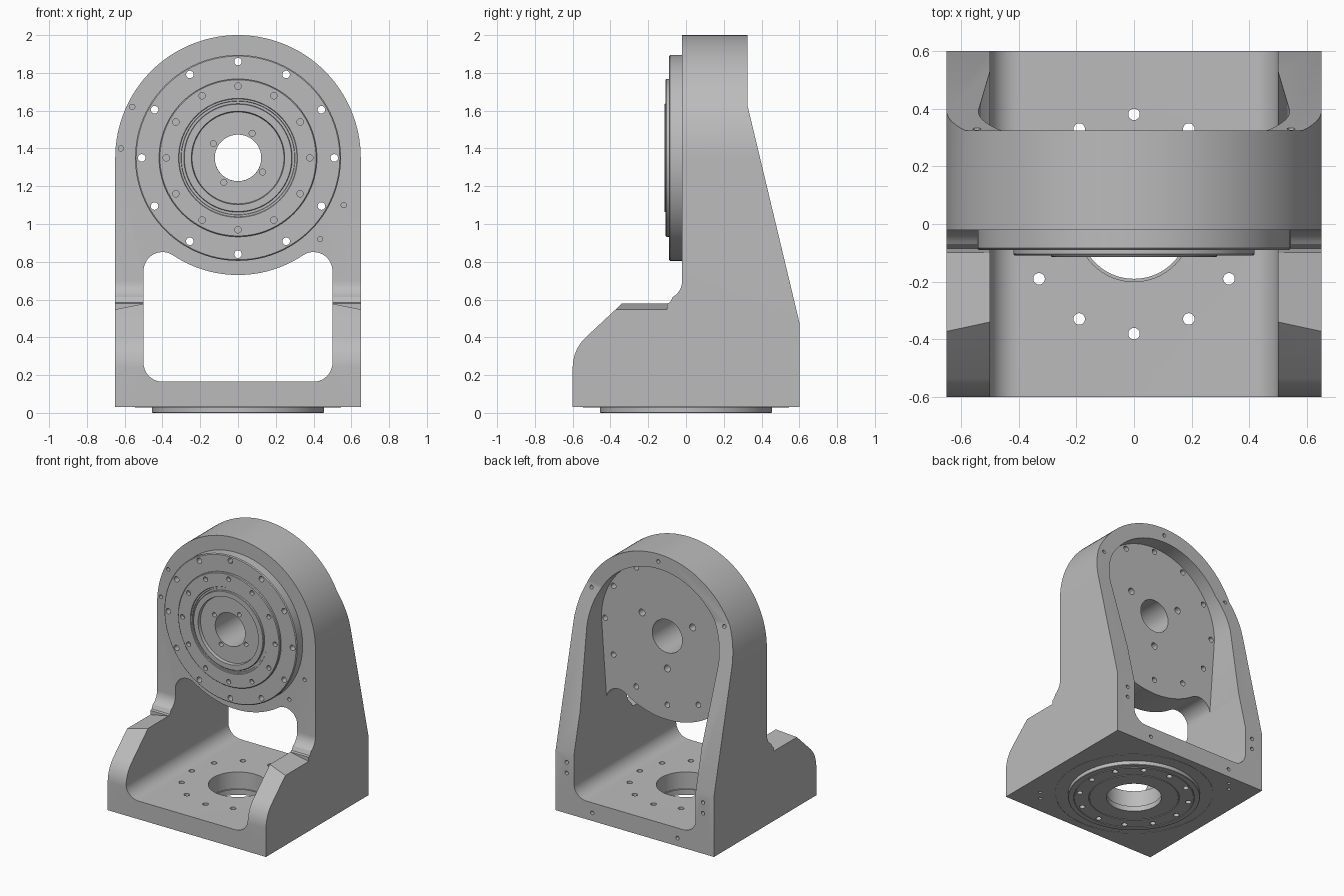
import bpy, bmesh
from math import sin, cos, radians, atan2, degrees, pi
from mathutils import Matrix

cube = bpy.data.objects.get("Cube")
if cube:
    bpy.data.objects.remove(cube)

grey = bpy.data.materials.new("machined_grey")
grey.use_nodes = True
COLOUR = (0.5, 0.5, 0.5, 1)
grey.diffuse_color = COLOUR
grey.node_tree.nodes["Principled BSDF"].inputs["Base Color"].default_value = COLOUR

HUB_Z = 1.35


def make_object(name, bm):
    bmesh.ops.recalc_face_normals(bm, faces=bm.faces)
    mesh = bpy.data.meshes.new(name)
    bm.to_mesh(mesh)
    bm.free()
    mesh.materials.append(grey)
    obj = bpy.data.objects.new(name, mesh)
    bpy.context.collection.objects.link(obj)
    return obj


def arc(cx, cy, r, start, end, steps):
    angles = [radians(start + (end - start) * i / steps) for i in range(steps + 1)]
    return [(cx + r * cos(a), cy + r * sin(a)) for a in angles]


def prism(name, points, axis, low, high):
    """Extrude a profile: (y, z) along x, or (x, z) along y."""
    bm = bmesh.new()
    place = (lambda u, v: (low, u, v)) if axis == "x" else (lambda u, v: (u, low, v))
    face = bm.faces.new([bm.verts.new(place(u, v)) for u, v in points])
    new = bmesh.ops.extrude_face_region(bm, geom=[face])["geom"]
    step = (high - low, 0, 0) if axis == "x" else (0, high - low, 0)
    bmesh.ops.translate(bm, vec=step, verts=[g for g in new if isinstance(g, bmesh.types.BMVert)])
    return make_object(name, bm)


def lathe(name, profile, matrix, steps=96):
    """Spin a closed (radius, height) profile into a ring."""
    bm = bmesh.new()
    rings = [[bm.verts.new((r * cos(2 * pi * i / steps), r * sin(2 * pi * i / steps), h))
              for r, h in profile] for i in range(steps)]
    n = len(profile)
    for i in range(steps):
        a, b = rings[i], rings[(i + 1) % steps]
        for j in range(n):
            k = (j + 1) % n
            bm.faces.new((a[j], a[k], b[k], b[j]))
    bm.transform(matrix)
    return make_object(name, bm)


def drills(name, spots, radius, axis, low, high, segments=20):
    """Round cutters; spots are (x, z) along y, or (x, y) along z."""
    bm = bmesh.new()
    mid = (low + high) / 2
    for u, v in spots:
        if axis == "y":
            m = Matrix.Translation((u, mid, v)) @ Matrix.Rotation(pi / 2, 4, "X")
        else:
            m = Matrix.Translation((u, v, mid))
        bmesh.ops.create_cone(bm, cap_ends=True, segments=segments, radius1=radius,
                              radius2=radius, depth=high - low, matrix=m)
    return make_object(name, bm)


def combine(target, operation, *cutters):
    for cutter in cutters:
        mod = target.modifiers.new("cut", "BOOLEAN")
        mod.operation, mod.solver, mod.object = operation, "EXACT", cutter
        bpy.context.view_layer.update()
        graph = bpy.context.evaluated_depsgraph_get()
        mesh = bpy.data.meshes.new_from_object(target.evaluated_get(graph))
        target.modifiers.clear()
        target.data = mesh


def circle_spots(radius, count, cz=0.0, start=90):
    return [(radius * cos(radians(start + 360 * i / count)),
             cz + radius * sin(radians(start + 360 * i / count))) for i in range(count)]


def mirrored(points):
    return [(s * x, z) for x, z in points for s in (1, -1)]


# Body: side silhouette crossed with the arched front silhouette
side = [(-0.6, 0.03), (0.6, 0.03), (0.6, 0.48), (0.325, 1.63), (0.325, 2.2), (-0.02, 2.2)]
side += arc(-0.12, 0.70, 0.10, 0, -60, 8) + [(-0.085, 0.585), (-0.105, 0.578), (-0.34, 0.578)]
side += arc(-0.38, 0.24, 0.22, 135, 180, 8)
body = prism("bracket_body", side, "x", -0.8, 0.8)
arch = prism("arch_cutter", [(-0.65, -0.3), (0.65, -0.3)] + arc(0, HUB_Z, 0.65, 0, 180, 64),
             "y", -0.9, 0.9)
combine(body, "INTERSECT", arch)

# Front window with rounded corners and the round lower edge of the hub wall
ear = 0.1
ear_x = 0.5 - ear
ear_z = HUB_Z - ((0.62 + ear) ** 2 - ear_x ** 2) ** 0.5
tangent = degrees(atan2(ear_z - HUB_Z, ear_x))
window = arc(ear_x, 0.265, ear, -90, 0, 10)
window += arc(ear_x, ear_z, ear, 0, 180 + tangent, 14)
window += arc(0, HUB_Z, 0.62, tangent, -180 - tangent, 24)[1:-1]
window += arc(-ear_x, ear_z, ear, -tangent, 180, 14)
window += arc(-ear_x, 0.265, ear, 180, 270, 10)
window_cut = prism("window_cutter", window, "y", -1, 1)

# Rear cavity behind the hub wall
cavity = [(-0.487, 0.6), (0.487, 0.6)] + arc(0, HUB_Z, 0.54, 0, 180, 56)
cavity_cut = prism("cavity_cutter", cavity, "y", 0.22, 1)

# Slanted flats on top of the feet
flats = []
for s in (1, -1):
    wedge = [(s * 0.5, 0.578), (s * 0.7, 0.538), (s * 0.7, 0.62), (s * 0.5, 0.62)]
    flats.append(prism("foot_flat_cutter", wedge, "y", -0.5, -0.1))

# Bores and bolt holes
hub_bore = drills("hub_bore_cutter", [(0, HUB_Z)], 0.123, "y", -0.5, 0.5, 64)
flange_bolts = drills("flange_bolt_cutter", circle_spots(0.51, 12, HUB_Z), 0.02, "y", -0.3, 0.27)
rear_bolts = drills("rear_bolt_cutter", circle_spots(0.24, 3, HUB_Z, 30), 0.025, "y", 0.1, 0.25)
floor_bore = drills("floor_bore_cutter", [(0, 0)], 0.2, "z", -0.2, 0.3, 64)
floor_bolts = drills("floor_bolt_cutter", circle_spots(0.38, 12), 0.02, "z", -0.2, 0.3)
front_pins = drills("front_pin_cutter", [(-0.56, 1.62), (-0.62, 1.4), (0.56, 1.1), (0.435, 0.92)],
                    0.014, "y", -0.1, 0.04, 14)
under_pins = drills("under_pin_cutter", [(0.51, -0.4), (0.45, -0.47), (-0.41, 0.53), (-0.46, 0.47)],
                    0.012, "z", -0.1, 0.08, 14)
low_pins = drills("low_pin_cutter", mirrored([(0.56, 0.41), (0.56, 0.33), (0.35, 0.09)]),
                  0.014, "y", 0.54, 0.7, 14)
high_pins = drills("high_pin_cutter", mirrored([(0.545, 1.61)]) + [(0, 1.945)],
                   0.014, "y", 0.28, 0.4, 14)
combine(body, "DIFFERENCE", window_cut, cavity_cut, *flats, hub_bore, flange_bolts, rear_bolts,
        floor_bore, floor_bolts, front_pins, under_pins, low_pins, high_pins)

# Hub: stepped flange rings on the front wall
to_front = Matrix.Translation((0, 0, HUB_Z)) @ Matrix.Rotation(pi / 2, 4, "X")
hub_profile = [(0.123, 0.01), (0.545, 0.01), (0.545, 0.084), (0.539, 0.09), (0.418, 0.09),
               (0.418, 0.104), (0.413, 0.109), (0.315, 0.109), (0.312, 0.104), (0.302, 0.104),
               (0.30, 0.098), (0.287, 0.098), (0.287, 0.112), (0.284, 0.115), (0.247, 0.115),
               (0.243, 0.092), (0.123, 0.092)]
hub = lathe("hub_flange", hub_profile, to_front)
ring_bolts = drills("ring_bolt_cutter", circle_spots(0.38, 12, HUB_Z), 0.017, "y", -0.2, -0.08)
centre_bolts = drills("centre_bolt_cutter", circle_spots(0.15, 4, HUB_Z, 60), 0.016,
                      "y", -0.2, -0.05)
combine(hub, "DIFFERENCE", flange_bolts, ring_bolts, centre_bolts)

# Base: round mounting disc under the floor
base_profile = [(0.19, 0.04), (0.455, 0.04), (0.455, 0.003), (0.452, 0), (0.418, 0),
                (0.416, 0.004), (0.412, 0.004), (0.41, 0), (0.314, 0), (0.312, 0.004),
                (0.308, 0.004), (0.306, 0), (0.19, 0)]
base = lathe("base_disc", base_profile, Matrix.Identity(4))
combine(base, "DIFFERENCE", floor_bolts)

# Thin seam ring around the base disc
seam = lathe("base_seam", [(0.541, 0.028), (0.546, 0.028), (0.546, 0.032), (0.541, 0.032)],
             Matrix.Identity(4))

# Remove cutters and smooth the round surfaces
parts = [body, hub, base, seam]
for obj in [o for o in bpy.data.objects if o.name.split(".")[0].endswith("_cutter")]:
    bpy.data.objects.remove(obj)
bpy.ops.object.select_all(action="DESELECT")
for part in parts:
    part.select_set(True)
bpy.context.view_layer.objects.active = body
bpy.ops.object.shade_smooth_by_angle(angle=radians(25))
